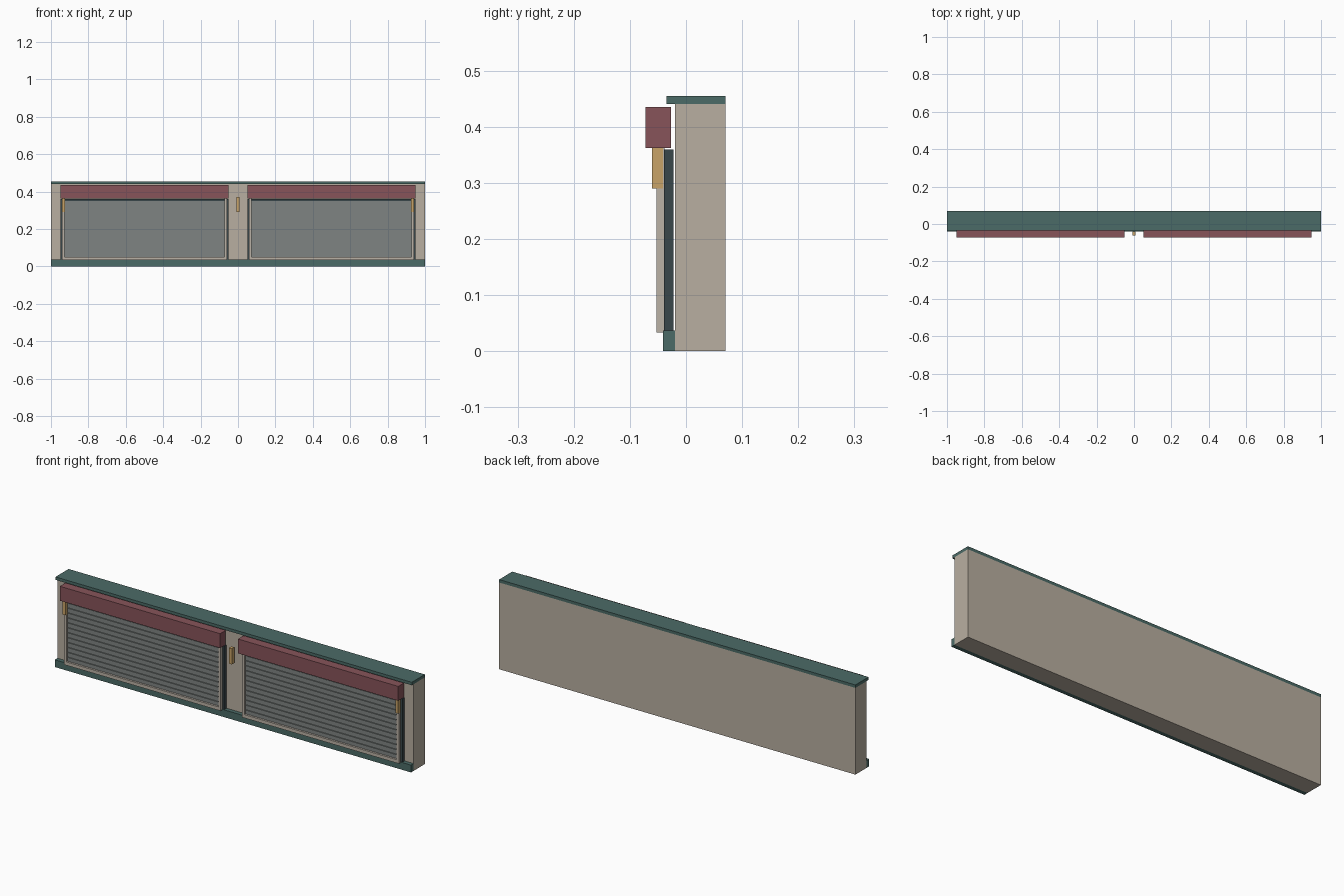
import bpy
import bmesh

cube = bpy.data.objects.get("Cube")
if cube:
    bpy.data.objects.remove(cube, do_unlink=True)


def material(name, hex_code):
    """Flat material from an sRGB hex colour."""
    col = []
    for i in (0, 2, 4):
        c = int(hex_code[i:i + 2], 16) / 255
        col.append(c / 12.92 if c < 0.04045 else ((c + 0.055) / 1.055) ** 2.4)
    col.append(1)
    mat = bpy.data.materials.new(name)
    mat.use_nodes = True
    mat.diffuse_color = col
    mat.node_tree.nodes["Principled BSDF"].inputs["Base Color"].default_value = col
    return mat


stone = material("warm stone", "b9afa1")
teal = material("dark teal", "4b6b67")
maroon = material("maroon", "87545a")
brass = material("brass", "c9a468")
charcoal = material("charcoal", "39464a")
steel = material("shutter grey", "7f8482")
trim = material("pale trim", "bbb2a6")


def boxes(name, mat, *extents):
    """One object made of boxes, each given as x, y and z ranges."""
    bm = bmesh.new()
    for ext in extents:
        verts = bmesh.ops.create_cube(bm, size=1)["verts"]
        for v in verts:
            for axis, (low, high) in enumerate(ext):
                v.co[axis] = high if v.co[axis] > 0 else low
    mesh = bpy.data.meshes.new(name)
    bm.to_mesh(mesh)
    bm.free()
    mesh.materials.append(mat)
    obj = bpy.data.objects.new(name, mesh)
    bpy.context.collection.objects.link(obj)
    return obj


# Wall, roof cap and plinth
full = (-1, 1)
boxes("wall", stone, (full, (-0.02, 0.07), (0, 0.44)))
boxes("roof_cap", teal, (full, (-0.035, 0.07), (0.44, 0.455)))
boxes("plinth", teal, (full, (-0.041, -0.02), (0, 0.037)))

# Two shutter bays
for side, centre in (("right", -0.5), ("left", 0.5)):
    def across(half):
        return (centre - half, centre + half)

    boxes(side + "_recess", charcoal,
          (across(0.45), (-0.039, -0.022), (0.03, 0.359)))
    boxes(side + "_shutter", steel,
          (across(0.43), (-0.043, -0.038), (0.045, 0.35)))

    # Horizontal slats on the shutter
    count = 12
    pitch = 0.3 / count
    slats = []
    for i in range(count):
        z = 0.05 + i * pitch
        slats.append((across(0.425), (-0.048, -0.042), (z + 0.003, z + pitch - 0.003)))
    boxes(side + "_slats", steel, *slats)

    # Side guides and sill
    depth = (-0.053, -0.038)
    boxes(side + "_frame", trim,
          ((centre - 0.44, centre - 0.427), depth, (0.033, 0.362)),
          ((centre + 0.427, centre + 0.44), depth, (0.033, 0.362)),
          (across(0.427), depth, (0.033, 0.05)))

    # Shutter housing above the bay
    boxes(side + "_awning", maroon,
          (across(0.45), (-0.072, -0.027), (0.362, 0.435)))

# Wall lamps
for name, x in (("right_lamp", -0.934), ("centre_lamp", 0), ("left_lamp", 0.934)):
    boxes(name, brass, ((x - 0.008, x + 0.008), (-0.061, -0.041), (0.29, 0.37)))
